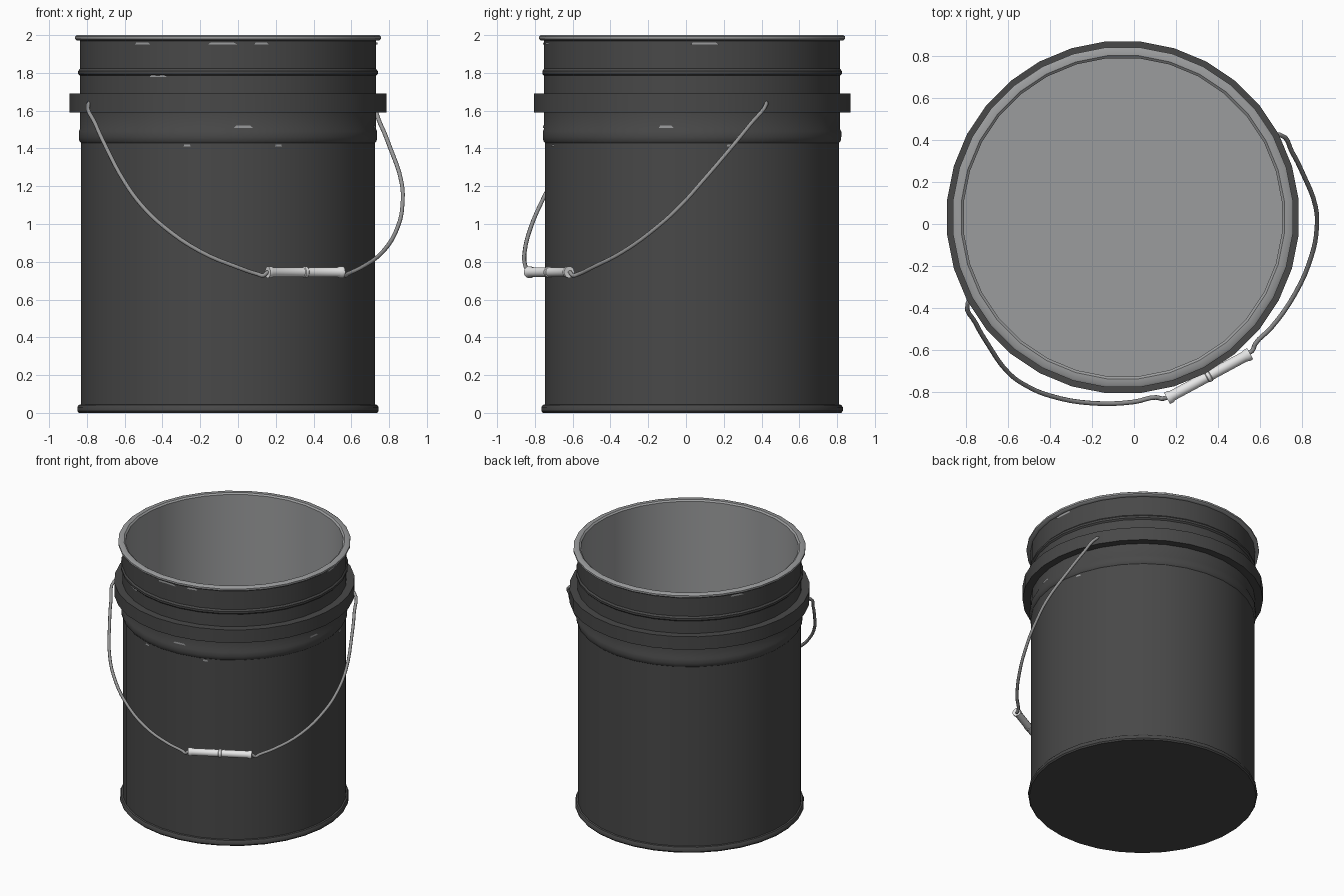
import bpy, bmesh, math
from mathutils import Vector, Matrix

if "Cube" in bpy.data.objects:
    bpy.data.objects.remove(bpy.data.objects["Cube"])

CX, CY, SEG = -0.053, 0.032, 32
K = 1 / math.cos(math.pi / SEG)          # flats face the axes


def mat(name, rgb):
    m = bpy.data.materials.new(name)
    m.diffuse_color = (*rgb, 1)
    m.use_nodes = True
    m.node_tree.nodes["Principled BSDF"].inputs["Base Color"].default_value = m.diffuse_color
    return m


dark = mat("dark_paint", (0.065, 0.065, 0.065))
metal = mat("bare_metal", (0.33, 0.335, 0.34))
wire_mat = mat("wire_grey", (0.3, 0.3, 0.3))
white = mat("grip_white", (0.8, 0.8, 0.8))


def finish(name, bm, mats, matrix=None, angle=35):
    me = bpy.data.meshes.new(name)
    bm.to_mesh(me)
    bm.free()
    ob = bpy.data.objects.new(name, me)
    bpy.context.collection.objects.link(ob)
    for m in mats:
        me.materials.append(m)
    if matrix:
        ob.matrix_world = matrix
    bpy.ops.object.select_all(action='DESELECT')
    ob.select_set(True)
    bpy.context.view_layer.objects.active = ob
    bpy.ops.object.shade_smooth_by_angle(angle=math.radians(angle))
    return ob


def lathe(name, prof, seg, mats, matrix, rule=None, k=1.0):
    """Revolve (radius, z) profile with closed ends; rule(i) gives material of band i."""
    bm = bmesh.new()
    rings = []
    for r, z in prof:
        rings.append([bm.verts.new((r * k * math.cos((j + .5) * 2 * math.pi / seg),
                                    r * k * math.sin((j + .5) * 2 * math.pi / seg), z))
                      for j in range(seg)])
    for i in range(len(prof) - 1):
        for j in range(seg):
            n = (j + 1) % seg
            f = bm.faces.new((rings[i][j], rings[i][n], rings[i + 1][n], rings[i + 1][j]))
            f.material_index = rule(i) if rule else 0
    bm.faces.new(rings[0][::-1]).material_index = rule(0) if rule else 0
    bm.faces.new(rings[-1]).material_index = rule(len(prof) - 2) if rule else 0
    return finish(name, bm, mats, matrix)


# Bucket shell: outside from the base up, over the rim, then inside to the floor
base = Matrix.Translation((CX, CY, 0))
outer = [(.79, 0), (.798, .01), (.798, .03), (.79, .042), (.779, .045),
         (.779, 1.43), (.787, 1.44), (.79, 1.46), (.79, 1.49), (.783, 1.505), (.783, 1.59),
         (.838, 1.59), (.838, 1.69), (.783, 1.69), (.783, 1.785), (.793, 1.795),
         (.793, 1.81), (.783, 1.822), (.783, 1.97)]
inner = [(.80, 1.972), (.81, 1.98), (.81, 1.993), (.80, 2.0), (.77, 2.0), (.758, 1.99), (.758, .03)]
lathe("bucket", outer + inner, SEG, [dark, metal], base,
      lambda i: 1 if i >= len(outer) - 1 else 0, K)

# Small paint chips on the flanks: (degrees round, height, width)
bm = bmesh.new()
for a, z, w in [(-125, 1.955, .1), (-92, 1.955, .16), (-77, 1.955, .08), (-84, 1.515, .1),
                (-106, 1.415, .04), (-70, 1.415, .04), (-10, 1.515, .08), (5, 1.955, .16),
                (-118, 1.785, .1), (15, 1.415, .04), (150, 1.955, .1)]:
    r = .785 if z > 1.43 else .781
    t = math.radians(a)
    c = Vector((r * math.cos(t), r * math.sin(t), z))
    s = Vector((-math.sin(t), math.cos(t), 0)) * w / 2
    up = Vector((0, 0, .006))
    n = Vector((math.cos(t), math.sin(t), 0)) * .003
    bm.faces.new([bm.verts.new(p + n) for p in (c - s - up, c + s - up, c + s * .7 + up, c - s * .8 + up)])
finish("paint_chips", bm, [metal], base)

# Handle frame: u along the hinge line, v outward, hanging to one side
U, V = Vector((.88, .475, 0)), Vector((.475, -.88, 0))


def place(u, v, z):
    return Vector((CX, CY, 0)) + U * u + V * v + Vector((0, 0, z))


half = [(.80, 0, 1.65), (.846, .01, 1.635), (.857, .11, 1.53), (.854, .22, 1.41), (.832, .393, 1.22),
        (.785, .49, 1.10), (.708, .585, .99), (.55, .71, .855), (.37, .80, .77), (.27, .83, .735),
        (.245, .85, .728), (.225, .855, .744)]
path = [place(-u, v, z) for u, v, z in half] + [place(u, v, z) for u, v, z in half[::-1]]
cu = bpy.data.curves.new("wire_handle", 'CURVE')
cu.dimensions = '3D'
cu.bevel_depth = .011
cu.bevel_resolution = 2
cu.resolution_u = 4
cu.use_fill_caps = True
sp = cu.splines.new('BEZIER')
sp.bezier_points.add(len(path) - 1)
for b, p in zip(sp.bezier_points, path):
    b.co = p
    b.handle_left_type = b.handle_right_type = 'AUTO'
cu.materials.append(wire_mat)
wire = bpy.data.objects.new("wire_handle", cu)
bpy.context.collection.objects.link(wire)
bpy.ops.object.select_all(action='DESELECT')
wire.select_set(True)
bpy.context.view_layer.objects.active = wire
bpy.ops.object.convert(target='MESH')

# Grip with flared ends and a middle collar
side = [(.014, .223), (.031, .225), (.031, .207), (.026, .195), (.026, .012), (.03, .008)]
grip = [(r, -z) for r, z in side] + side[::-1]
rot = U.to_track_quat('Z', 'Y').to_matrix().to_4x4()
lathe("grip", grip, 16, [white], Matrix.Translation(place(0, .86, .745)) @ rot)
